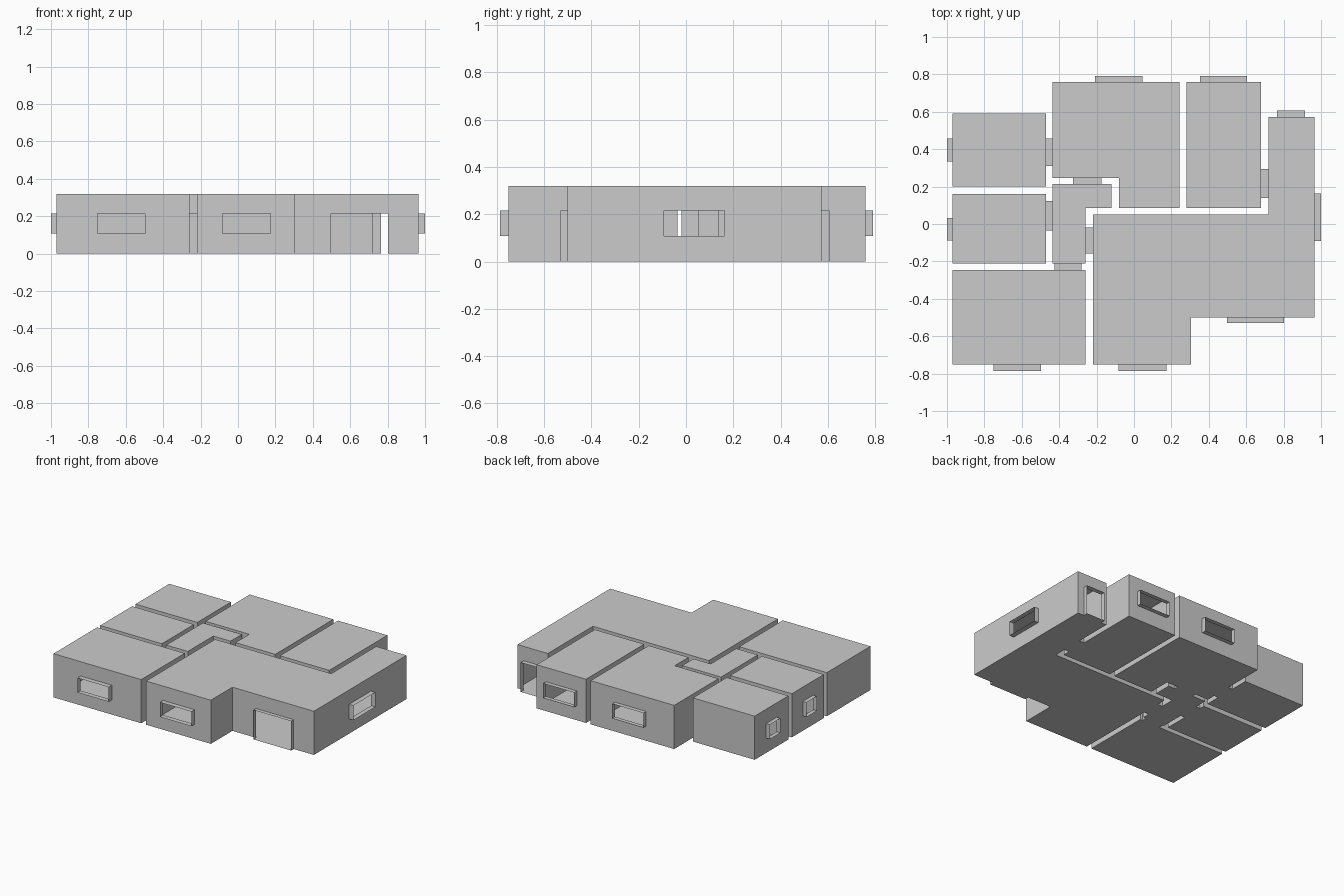
import bpy, bmesh

if "Cube" in bpy.data.objects:
    bpy.data.objects.remove(bpy.data.objects["Cube"])

H, DOOR, SILL = 0.32, 0.215, 0.108   # ceiling, opening top, window sill

def rect(x0, y0, x1, y1):
    return [(x0, y0), (x1, y0), (x1, y1), (x0, y1)]

# Room outlines, counter-clockwise
rooms = {
    "side_room_back": rect(-0.97, 0.20, -0.47, 0.59),
    "side_room_middle": rect(-0.97, -0.21, -0.47, 0.16),
    "front_bedroom": rect(-0.97, -0.75, -0.26, -0.245),
    "back_bedroom": [(-0.435, 0.245), (-0.08, 0.245), (-0.08, 0.085), (0.242, 0.085),
                     (0.242, 0.758), (-0.435, 0.758)],
    "kitchen": rect(0.28, 0.085, 0.68, 0.758),
    "hall": [(-0.435, -0.21), (-0.26, -0.21), (-0.26, 0.085), (-0.12, 0.085),
             (-0.12, 0.215), (-0.435, 0.215)],
    "living_room": [(-0.22, -0.75), (0.305, -0.75), (0.305, -0.5), (0.965, -0.5),
                    (0.965, 0.572), (0.72, 0.572), (0.72, 0.05), (-0.22, 0.05)],
}

# Openings: name, direction crossed (0 = x, 1 = y), from, to, span low, span high, bottom
openings = [
    ("left_window_back", 0, -1.0, -0.97, 0.335, 0.457, SILL),
    ("left_window_middle", 0, -1.0, -0.97, -0.087, 0.032, SILL),
    ("right_window", 0, 0.965, 1.0, -0.092, 0.163, SILL),
    ("front_window_left", 1, -0.787, -0.75, -0.75, -0.497, SILL),
    ("front_window_middle", 1, -0.787, -0.75, -0.082, 0.173, SILL),
    ("back_window_middle", 1, 0.758, 0.79, -0.208, 0.045, SILL),
    ("back_window_right", 1, 0.758, 0.79, 0.353, 0.605, SILL),
    ("front_door", 1, -0.53, -0.5, 0.497, 0.802, 0),
    ("back_door", 1, 0.572, 0.607, 0.765, 0.915, 0),
    ("side_room_door", 0, -0.47, -0.435, 0.31, 0.457, 0),
    ("middle_room_door", 0, -0.47, -0.435, -0.035, 0.122, 0),
    ("hall_back_door", 1, 0.215, 0.245, -0.325, -0.175, 0),
    ("hall_front_door", 1, -0.245, -0.21, -0.425, -0.28, 0),
    ("hall_living_door", 0, -0.26, -0.22, -0.157, -0.018, 0),
    ("kitchen_door", 0, 0.68, 0.72, 0.14, 0.295, 0),
]

def make_object(name, bm):
    mesh = bpy.data.meshes.new(name)
    bm.to_mesh(mesh)
    bm.free()
    bpy.context.collection.objects.link(bpy.data.objects.new(name, mesh))

def face(bm, pts):
    bm.faces.new([bm.verts.new(p) for p in pts])

def split_wall(a, b):
    """Cut one wall into (start, end, bottom of opening or None) pieces."""
    axis = 0 if abs(a[0] - b[0]) < 1e-6 else 1
    run = 1 - axis
    lo, hi = sorted((a[run], b[run]))
    pieces, pos = [], lo
    hits = [o for o in openings if o[1] == axis and lo < o[4] and o[5] < hi
            and min(abs(o[2] - a[axis]), abs(o[3] - a[axis])) < 1e-6]
    for o in sorted(hits, key=lambda o: o[4]):
        pieces += [(pos, o[4], None), (o[4], o[5], o[6])]
        pos = o[5]
    pieces.append((pos, hi, None))
    if a[run] > b[run]:
        pieces = [(e, s, z) for s, e, z in reversed(pieces)]
    pt = (lambda t: (a[0], t)) if axis == 0 else (lambda t: (t, a[1]))
    return [(pt(s), pt(e), z) for s, e, z in pieces]

# Rooms: floor, ceiling and thin walls with their openings left out
for name, outline in rooms.items():
    bm = bmesh.new()
    ring = []
    for a, b in zip(outline, outline[1:] + outline[:1]):
        for p, q, bottom in split_wall(a, b):
            ring.append(p)
            bands = [(0, H)] if bottom is None else [(0, bottom), (DOOR, H)]
            for z0, z1 in bands:
                if z1 > z0:
                    face(bm, [(*p, z0), (*q, z0), (*q, z1), (*p, z1)])
    face(bm, [(*p, H) for p in ring])
    face(bm, [(*p, 0) for p in reversed(ring)])
    bmesh.ops.remove_doubles(bm, verts=bm.verts, dist=1e-5)
    make_object(name, bm)

# Door and window frames: open sleeves through or out of the walls
for name, axis, c0, c1, s0, s1, bottom in openings:
    bm = bmesh.new()
    loop = [(s0, bottom), (s1, bottom), (s1, DOOR), (s0, DOOR)]
    place = lambda c, s, z: (c, s, z) if axis == 0 else (s, c, z)
    near = [bm.verts.new(place(c0, *p)) for p in loop]
    far = [bm.verts.new(place(c1, *p)) for p in loop]
    for i in range(4):
        j = (i + 1) % 4
        quad = [near[i], near[j], far[j], far[i]]
        # keep the normals pointing out of the sleeve
        bm.faces.new(quad[::-1] if axis == 0 else quad)
    make_object(name, bm)
